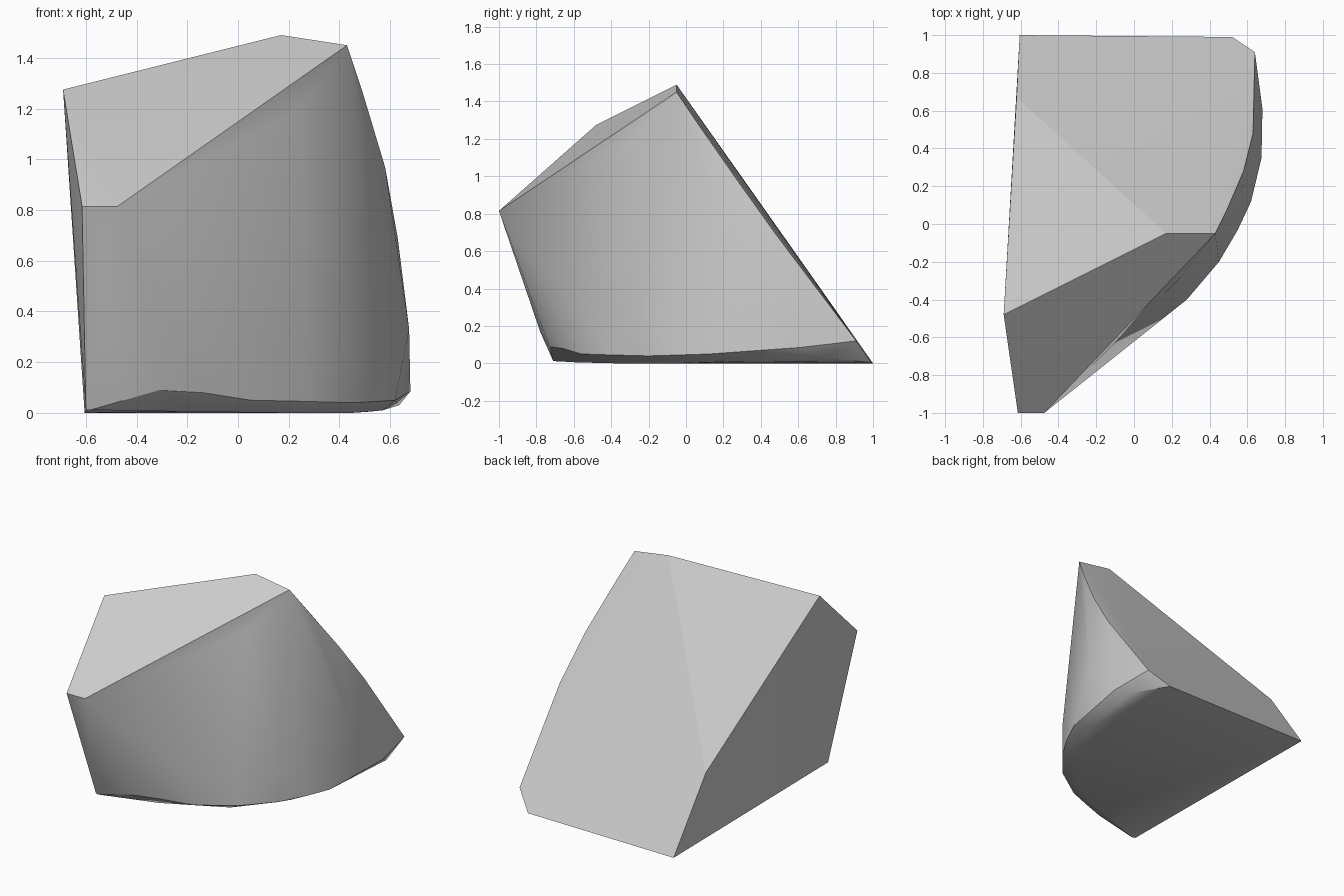
import bpy, bmesh, math

cube = bpy.data.objects.get("Cube")
if cube:
    bpy.data.objects.remove(cube, do_unlink=True)

# Stone colour
stone = bpy.data.materials.new("stone_grey")
stone.use_nodes = True
grey = (0.6, 0.6, 0.6, 1)
stone.diffuse_color = grey
stone.node_tree.nodes["Principled BSDF"].inputs["Base Color"].default_value = grey
stone.node_tree.nodes["Principled BSDF"].inputs["Roughness"].default_value = 0.9

# Upper corners: ridge, left shoulder and front overhang
crown = [(0.17, -0.05, 1.49), (0.43, -0.05, 1.45), (-0.69, -0.48, 1.275),
         (-0.615, -1, 0.815), (-0.475, -1, 0.815), (-0.622, 0.67, 0.47)]
# Curved edge of the back slope and bulge of the rounded wall
wall = [(0.49, 0.07, 1.27), (0.58, 0.28, 0.97), (0.63, 0.48, 0.69),
        (0.64, 0.91, 0.12), (0.25, -0.28, 1.2), (0.675, 0.35, 0.33),
        (0.45, -0.2, 0.25), (-0.565, -0.78, 0.17)]
# Lower rim around the rounded side
rim = [(-0.31, -0.73, 0.09), (-0.14, -0.66, 0.08), (0.05, -0.56, 0.05),
       (0.28, -0.4, 0.045), (0.45, -0.2, 0.04), (0.55, -0.03, 0.045),
       (0.62, 0.12, 0.05), (0.68, 0.61, 0.085)]
# Flat underside
base = [(-0.605, 1, 0), (0.52, 0.99, 0.005), (0.635, 0.72, 0.03),
        (-0.6, -0.7, 0.012), (-0.58, -0.71, 0.012), (-0.2, -0.58, 0.005),
        (0.2, -0.37, 0), (0.45, -0.05, 0), (0.57, 0.25, 0.01)]

# Wrap all corners in one solid
bm = bmesh.new()
for point in crown + wall + rim + base:
    bm.verts.new(point)
hull = bmesh.ops.convex_hull(bm, input=bm.verts)
loose = {g for g in hull["geom_interior"] + hull["geom_unused"]
         if isinstance(g, bmesh.types.BMVert)}
bmesh.ops.delete(bm, geom=list(loose), context='VERTS')
bmesh.ops.dissolve_limit(bm, angle_limit=math.radians(1.5),
                         verts=bm.verts, edges=bm.edges)
bmesh.ops.recalc_face_normals(bm, faces=bm.faces)
mesh = bpy.data.meshes.new("rock")
bm.to_mesh(mesh)
bm.free()
mesh.materials.append(stone)

rock = bpy.data.objects.new("rock", mesh)
bpy.context.collection.objects.link(rock)

# Soft wall, crisp broken edges
bpy.ops.object.select_all(action='DESELECT')
rock.select_set(True)
bpy.context.view_layer.objects.active = rock
bpy.ops.object.shade_smooth_by_angle(angle=math.radians(30))
